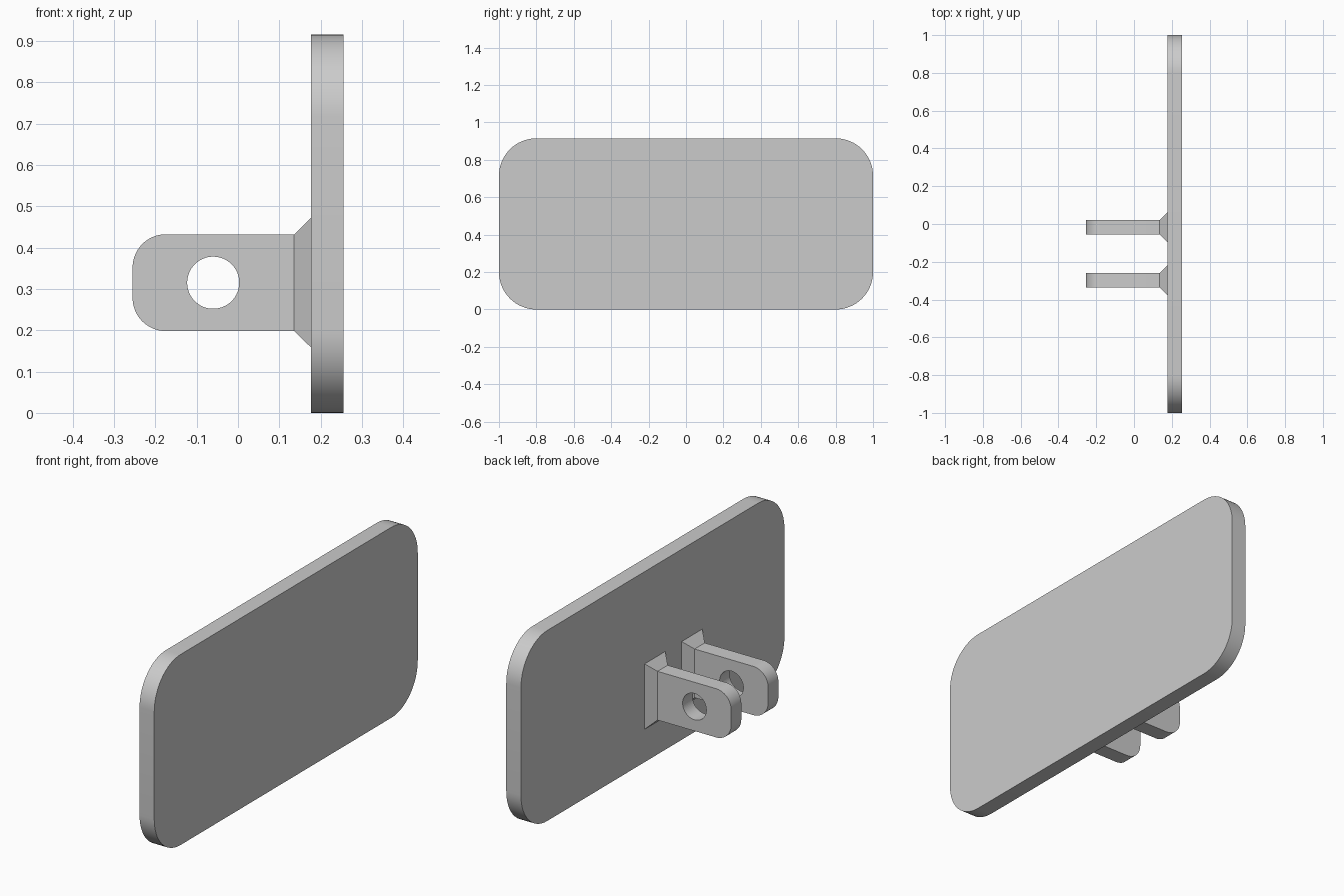
import bpy, bmesh
from math import cos, sin, pi, radians
from mathutils import Vector

cube = bpy.data.objects.get("Cube")
if cube:
    bpy.data.objects.remove(cube)

grey = bpy.data.materials.new("plain grey")
grey.use_nodes = True
grey.diffuse_color = (0.6, 0.6, 0.6, 1)
grey.node_tree.nodes["Principled BSDF"].inputs["Base Color"].default_value = grey.diffuse_color

PLATE_BACK, PLATE_FRONT = 0.177, 0.255
HEIGHT = 0.915
LUG_THICK, FLARE = 0.077, 0.04
LUG_START, LUG_END = -0.255, 0.136
LUG_LOW, LUG_HIGH = 0.198, 0.432
HOLE_X, HOLE_Z, HOLE_R = -0.06, 0.315, 0.063


def arc(cx, cy, r, start, steps=16):
    """Quarter circle of 2D points, counter-clockwise."""
    angles = [start + pi / 2 * i / steps for i in range(steps + 1)]
    return [(cx + r * cos(a), cy + r * sin(a)) for a in angles]


def extrude_outline(bm, points, depth):
    """Close a 3D outline and push it along depth."""
    face = bm.faces.new([bm.verts.new(p) for p in points])
    result = bmesh.ops.extrude_face_region(bm, geom=[face])
    verts = [v for v in result["geom"] if isinstance(v, bmesh.types.BMVert)]
    bmesh.ops.translate(bm, verts=verts, vec=depth)
    bmesh.ops.recalc_face_normals(bm, faces=bm.faces)


def finish(bm, name):
    """Turn the bmesh into a named, shaded object."""
    mesh = bpy.data.meshes.new(name)
    bm.to_mesh(mesh)
    bm.free()
    mesh.materials.append(grey)
    obj = bpy.data.objects.new(name, mesh)
    bpy.context.collection.objects.link(obj)
    bpy.ops.object.select_all(action="DESELECT")
    obj.select_set(True)
    bpy.context.view_layer.objects.active = obj
    bpy.ops.object.shade_smooth_by_angle(angle=radians(30))
    return obj


# Rounded rectangular plate
r = 0.2
outline = (arc(1 - r, HEIGHT - r, r, 0) + arc(r - 1, HEIGHT - r, r, pi / 2)
           + arc(r - 1, r, r, pi) + arc(1 - r, r, r, 1.5 * pi))
bm = bmesh.new()
extrude_outline(bm, [(PLATE_BACK, y, z) for y, z in outline],
                Vector((PLATE_FRONT - PLATE_BACK, 0, 0)))
finish(bm, "plate")

# Pin hole cutter running through both lugs
bpy.ops.mesh.primitive_cylinder_add(vertices=64, radius=HOLE_R, depth=1,
                                    location=(HOLE_X, -0.16, HOLE_Z),
                                    rotation=(pi / 2, 0, 0))
cutter = bpy.context.object
cutter.name = "pin_hole_cutter"
cutter.data.materials.append(grey)
cutter.hide_render = True
cutter.display_type = "WIRE"


def build_lug(name, y):
    """Rounded tab whose root flares out into the plate."""
    r = 0.08
    outline = ([(LUG_END, LUG_LOW), (LUG_END, LUG_HIGH)]
               + arc(LUG_START + r, LUG_HIGH - r, r, pi / 2)
               + arc(LUG_START + r, LUG_LOW + r, r, pi))
    bm = bmesh.new()
    extrude_outline(bm, [(x, y - LUG_THICK / 2, z) for x, z in outline],
                    Vector((0, LUG_THICK, 0)))
    # Chamfered root
    root = max(bm.faces, key=lambda f: f.calc_center_median().x)
    centre = root.calc_center_median()
    result = bmesh.ops.extrude_discrete_faces(bm, faces=[root])["faces"][0]
    base = list(result.verts)
    for v in base:
        v.co.x = PLATE_BACK
        v.co.y += FLARE if v.co.y > centre.y else -FLARE
        v.co.z += FLARE if v.co.z > centre.z else -FLARE
    bmesh.ops.remove_doubles(bm, verts=bm.verts, dist=0.0001)
    bmesh.ops.recalc_face_normals(bm, faces=bm.faces)
    lug = finish(bm, name)
    hole = lug.modifiers.new("pin_hole", "BOOLEAN")
    hole.operation = "DIFFERENCE"
    hole.solver = "EXACT"
    hole.object = cutter


build_lug("front_lug", -0.298)
build_lug("back_lug", -0.017)
cutter.hide_set(True)
